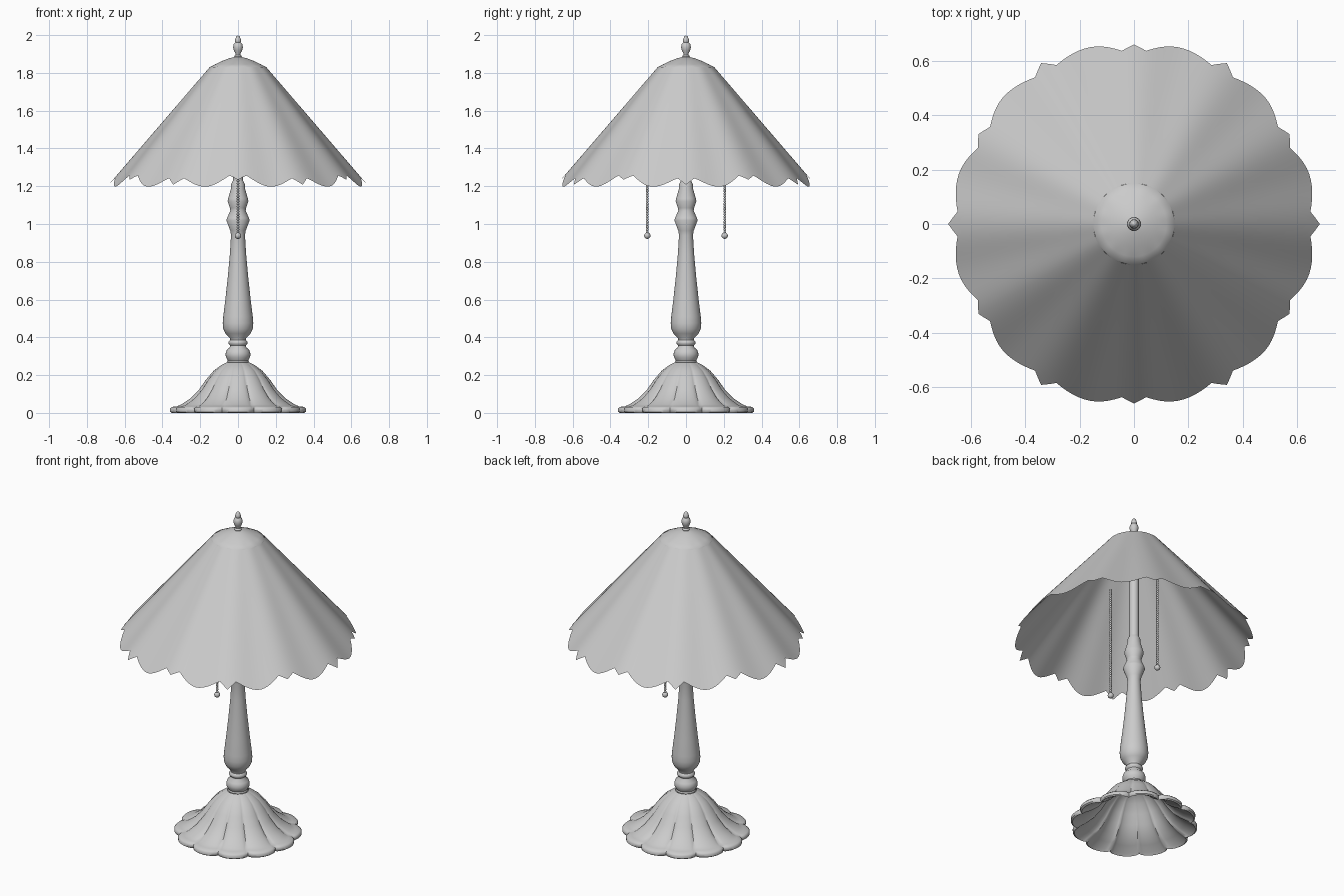
import bpy, bmesh, math
from math import cos, sin, pi, tau

cube = bpy.data.objects.get("Cube")
if cube:
    bpy.data.objects.remove(cube, do_unlink=True)

grey = bpy.data.materials.new("plain grey")
grey.use_nodes = True
grey.diffuse_color = (0.6, 0.6, 0.6, 1)
grey.node_tree.nodes["Principled BSDF"].inputs["Base Color"].default_value = (0.6, 0.6, 0.6, 1)


def revolve(name, rows, steps, point, sharp=40, at=(0, 0, 0)):
    """Skin rings of points; point(row, angle) gives radius and height."""
    bm = bmesh.new()
    rings = []
    for row in rows:
        ring = []
        for i in range(steps):
            a = tau * i / steps
            r, z = point(row, a)
            ring.append(bm.verts.new((r * cos(a), r * sin(a), z)))
        rings.append(ring)
    for low, high in zip(rings, rings[1:]):
        for i in range(steps):
            j = (i + 1) % steps
            bm.faces.new((low[i], low[j], high[j], high[i]))
    bmesh.ops.remove_doubles(bm, verts=bm.verts, dist=0.00001)
    mesh = bpy.data.meshes.new(name)
    bm.to_mesh(mesh)
    bm.free()
    mesh.materials.append(grey)
    obj = bpy.data.objects.new(name, mesh)
    obj.location = at
    bpy.context.collection.objects.link(obj)
    bpy.ops.object.select_all(action='DESELECT')
    obj.select_set(True)
    bpy.context.view_layer.objects.active = obj
    bpy.ops.object.shade_smooth_by_angle(angle=math.radians(sharp))
    return obj


def plain(row, a):
    return row


# Fluted foot: hollow skirt with a lobed, rounded rim
def foot_point(row, a):
    r, z = row
    lobe = abs(cos(6 * a)) ** 0.6
    depth = 0.09 * min(1, r / 0.3)
    return r * (1 - depth * (1 - lobe)), z


foot_profile = [(0.335, 0.012), (0.35, 0), (0.359, 0.006), (0.36, 0.022), (0.35, 0.032),
                (0.325, 0.034), (0.3, 0.045), (0.25, 0.078), (0.205, 0.125), (0.17, 0.175),
                (0.13, 0.222), (0.09, 0.252), (0.06, 0.268)]
foot_inside = [(0.05, 0.255), (0.085, 0.24), (0.12, 0.212), (0.16, 0.165), (0.195, 0.115),
               (0.24, 0.068), (0.29, 0.035), (0.335, 0.012)]
revolve("foot", foot_inside + foot_profile, 144, foot_point, 50)

# Turned column
column = [(0.05, 0.258), (0.058, 0.27), (0.054, 0.278), (0.064, 0.295), (0.066, 0.312),
          (0.06, 0.332), (0.044, 0.347), (0.042, 0.357), (0.05, 0.366), (0.05, 0.376),
          (0.041, 0.386), (0.043, 0.396), (0.066, 0.42), (0.078, 0.445), (0.081, 0.475),
          (0.078, 0.51), (0.067, 0.6), (0.054, 0.72), (0.043, 0.84), (0.037, 0.94),
          (0.041, 0.965), (0.062, 1.02), (0.058, 1.032), (0.041, 1.07), (0.043, 1.085),
          (0.055, 1.12), (0.052, 1.135), (0.038, 1.185), (0.036, 1.21), (0.027, 1.23)]
revolve("column", column, 32, plain, 50)
revolve("pole", [(0.027, 1.225), (0.027, 1.87)], 24, plain)


# Shade: softly fluted cone with twelve lobes parted by pointed tips
def rim_radius(a):
    step = tau / 12
    rib = round(a / step)
    off = math.degrees(abs(a - rib * step))
    tip, notch = (0.685, 0.652) if rib % 2 == 0 else (0.662, 0.64)
    if off < 4:
        return tip + (notch - tip) * off / 4
    return notch + (0.672 - notch) * sin((off - 4) / 11 * pi / 2)


def shade_point(t, a):
    slope = 0.8425 + 0.0175 * cos(12 * a)
    r = 0.15 + (rim_radius(a) - 0.15) * t if t == 1 else 0.15 + 0.49 * t
    return r, 1.83 - (r - 0.15) / slope


revolve("shade", [1, 0.97, 0.75, 0.5, 0.25, 0], 180, shade_point, 60)


# Cap with a wavy edge
def cap_point(row, a):
    r, z = row
    wave = cos(12 * a) if r > 0.14 else 0
    return r + 0.002 * wave, z - 0.003 * wave


cap = [(0.02, 1.868), (0.08, 1.853), (0.145, 1.821), (0.151, 1.824), (0.148, 1.831), (0.12, 1.846),
       (0.085, 1.863), (0.05, 1.876), (0.028, 1.882), (0.018, 1.884)]
revolve("cap", cap, 96, cap_point, 50)

# Finial
finial = [(0.018, 1.878), (0.02, 1.888), (0.012, 1.896), (0.014, 1.904), (0.022, 1.918),
          (0.026, 1.936), (0.023, 1.952), (0.014, 1.962), (0.017, 1.968), (0.015, 1.978),
          (0.009, 1.992), (0, 2)]
revolve("finial", finial, 20, plain, 50)

# Bead pull chains, each ending in a ball
beads = 50
top, bottom = 1.63, 0.95
pitch = (top - bottom) / beads
links = [(0, bottom)]
for i in range(beads):
    z = bottom + i * pitch
    links += [(0.003, z), (0.007, z + pitch * 0.3), (0.007, z + pitch * 0.7)]
links += [(0.003, top), (0, top)]
ball = [(0.017 * sin(pi * i / 8), 0.938 - 0.017 * cos(pi * i / 8)) for i in range(9)]
for side, y in (("front", -0.205), ("back", 0.205)):
    revolve(side + "_pull_chain", links, 8, plain, 80, (0, y, 0))
    revolve(side + "_pull_ball", ball, 16, plain, 60, (0, y, 0))
